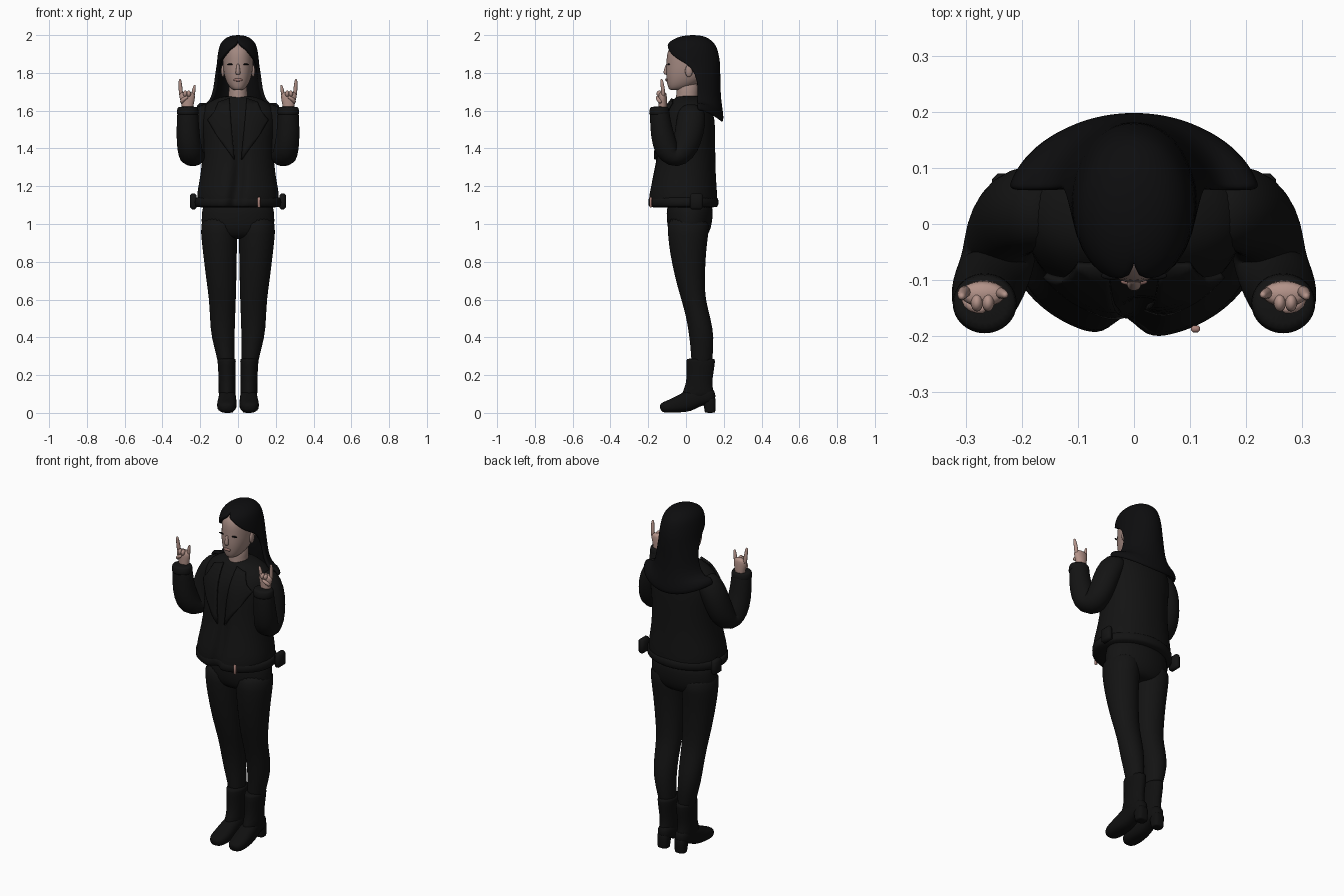
import bpy, bmesh, math
from mathutils import Vector


def material(name, r, g, b):
    m = bpy.data.materials.new(name)
    m.diffuse_color = (r, g, b, 1)
    return m


CLOTH = material("black cloth", 0.0065, 0.0065, 0.0065)
HAIR = material("black hair", 0.004, 0.004, 0.0045)
BOOT = material("black boot leather", 0.005, 0.005, 0.005)
SKIN = material("hand skin", 0.45, 0.29, 0.25)
FACE = material("face skin", 0.36, 0.245, 0.215)
LIP = material("lips", 0.33, 0.18, 0.16)
METAL = material("zip metal", 0.40, 0.22, 0.19)


def finish(name, bm, mat, mirror=False, sub=1):
    bmesh.ops.recalc_face_normals(bm, faces=bm.faces)
    me = bpy.data.meshes.new(name)
    bm.to_mesh(me)
    bm.free()
    me.materials.append(mat)
    for p in me.polygons:
        p.use_smooth = True
    ob = bpy.data.objects.new(name, me)
    bpy.context.collection.objects.link(ob)
    if mirror:
        ob.modifiers.new("mirror", 'MIRROR').use_mirror_merge = False
    if sub:
        ob.modifiers.new("smooth", 'SUBSURF').levels = sub
    return ob


def tube(name, rings, mat, mirror=False, flat=False, n=24, power=2.0, shape=None, sub=1):
    """Skin elliptical rings (x, y, z, a, b); flat keeps rings horizontal."""
    bm = bmesh.new()
    pts = [Vector(r[:3]) for r in rings]
    loops = []
    for i, r in enumerate(rings):
        u, v = Vector((1, 0, 0)), Vector((0, 1, 0))
        if not flat:
            t = (pts[min(i + 1, len(pts) - 1)] - pts[max(i - 1, 0)]).normalized()
            u = (u - t * u.dot(t)).normalized()
            v = t.cross(u)
        loop = []
        for k in range(n):
            c, s = math.cos(math.tau * k / n), math.sin(math.tau * k / n)
            c = math.copysign(abs(c) ** (2 / power), c)
            s = math.copysign(abs(s) ** (2 / power), s)
            co = pts[i] + u * r[3] * c + v * r[4] * s
            loop.append(bm.verts.new(shape(co) if shape else co))
        loops.append(loop)
    for a, b in zip(loops, loops[1:]):
        for k in range(n):
            bm.faces.new((a[k], a[(k + 1) % n], b[(k + 1) % n], b[k]))
    bm.faces.new(loops[0])
    bm.faces.new(loops[-1])
    return finish(name, bm, mat, mirror, sub)


def body(name, rows, mat, **kw):
    """Upright part from rows (x, z, half width, front y, back y)."""
    rings = [(x, (f + b) / 2, z, w, (b - f) / 2) for x, z, w, f, b in rows]
    return tube(name, rings, mat, flat=True, **kw)


def blob(name, loc, size, mat, mirror=False):
    bm = bmesh.new()
    bmesh.ops.create_uvsphere(bm, u_segments=16, v_segments=10, radius=1)
    for v in bm.verts:
        v.co = Vector([v.co[i] * size[i] + loc[i] for i in range(3)])
    return finish(name, bm, mat, mirror, 0)


def box(name, loc, size, mat, mirror=False):
    bm = bmesh.new()
    bmesh.ops.create_cube(bm, size=1)
    for v in bm.verts:
        v.co = Vector([v.co[i] * size[i] + loc[i] for i in range(3)])
    ob = finish(name, bm, mat, mirror, 0)
    ob.modifiers.new("round", 'BEVEL').width = min(size) * 0.3
    return ob


# Trousers
body("trouser_hips", [(0, 1.15, .185, -.1, .14), (0, 1.05, .195, -.105, .145), (0, .98, .195, -.1, .135),
                      (0, .94, .175, -.08, .115), (0, .92, .11, -.05, .09)], CLOTH)
body("trouser_leg", [(.098, 1.05, .1, -.105, .13), (.1, .95, .098, -.097, .12), (.096, .85, .09, -.087, .105),
                     (.088, .7, .08, -.055, .1), (.082, .6, .071, -.025, .102), (.082, .5, .067, .003, .132),
                     (.08, .4, .062, .018, .149), (.065, .3, .047, .028, .142), (.058, .2, .038, .03, .13)],
     CLOTH, mirror=True)

# Boots: shaft, foot and block heel
body("boot_shaft", [(.06, .288, .046, .004, .153), (.06, .283, .05, 0, .156), (.059, .21, .045, .003, .146),
                    (.058, .15, .044, 0, .136), (.058, .11, .045, -.02, .15), (.058, .07, .044, -.03, .15)],
     BOOT, mirror=True)
tube("boot_foot", [(.056, .157, .09, .025, .03), (.056, .12, .09, .042, .045), (.056, .06, .085, .045, .05),
                   (.057, .01, .06, .049, .057), (.059, -.05, .042, .053, .042), (.061, -.1, .032, .049, .032),
                   (.062, -.125, .028, .036, .026), (.062, -.137, .025, .018, .014)], BOOT, mirror=True, power=2.5)
body("boot_heel", [(.056, 0, .03, .1, .153), (.056, .005, .031, .099, .155), (.056, .04, .033, .094, .157),
                   (.056, .1, .037, .08, .16)], BOOT, mirror=True, power=3)


# Jacket, with the overlapped front opening pressed in
def opening(co):
    if co.y < 0 and co.z < 1.6:
        depth = .045 if co.z < 1.25 else .045 * max(0, 1.6 - co.z) / .35
        x0 = .01 - max(0, 1.25 - co.z) * .2
        co.y += depth * math.exp(-((co.x - x0) / .028) ** 2)
    return co


jacket = body("jacket_body", [(0, 1.085, .2, -.185, .15), (0, 1.1, .215, -.203, .165), (0, 1.16, .218, -.2, .165),
                              (0, 1.22, .205, -.188, .16), (0, 1.32, .19, -.165, .155), (0, 1.42, .188, -.15, .155),
                              (0, 1.52, .197, -.14, .155), (0, 1.59, .2, -.115, .145), (0, 1.635, .175, -.085, .125),
                              (0, 1.662, .12, -.065, .1), (0, 1.68, .075, -.045, .08)],
              CLOTH, n=64, power=2.15, shape=opening)
body("jacket_belt", [(0, 1.085, .222, -.198, .165), (0, 1.095, .23, -.205, .172), (0, 1.135, .23, -.205, .172),
                     (0, 1.148, .222, -.198, .165)], CLOTH, n=64, shape=opening)
box("belt_side_loop", (.236, .055, 1.12), (.035, .07, .085), CLOTH, mirror=True)
box("zip_pull", (.11, -.187, 1.115), (.016, .012, .055), METAL)

# Lapels laid onto the chest
bm = bmesh.new()
bm.faces.new([bm.verts.new((x, -.4, z)) for x, z in
              [(.045, 1.66), (.1, 1.64), (.125, 1.585), (.155, 1.55), (.11, 1.47), (.022, 1.34)]])
lapel = finish("jacket_lapel", bm, CLOTH, mirror=True, sub=3)
lapel.modifiers["smooth"].subdivision_type = 'SIMPLE'
wrap = lapel.modifiers.new("lay", 'SHRINKWRAP')
wrap.target = jacket
wrap.wrap_method = 'PROJECT'
wrap.use_project_y = True
wrap.use_negative_direction = True
wrap.offset = .006
lapel.modifiers.new("thick", 'SOLIDIFY').thickness = .012

# Sleeves and cuffs
tube("jacket_sleeve", [(.13, .03, 1.6, .045, .06), (.165, .03, 1.585, .068, .075), (.2, .025, 1.53, .07, .078),
                       (.222, .01, 1.45, .066, .075), (.235, -.015, 1.385, .066, .07),
                       (.24, -.055, 1.35, .066, .062), (.25, -.09, 1.37, .067, .065),
                       (.262, -.117, 1.43, .064, .065), (.266, -.132, 1.51, .06, .058),
                       (.266, -.14, 1.59, .056, .052), (.266, -.14, 1.615, .052, .049)], CLOTH, mirror=True)
body("sleeve_cuff", [(.266, 1.575, .054, -.192, -.09), (.266, 1.582, .059, -.197, -.086),
                     (.266, 1.615, .056, -.192, -.09), (.266, 1.622, .05, -.185, -.098)], CLOTH, mirror=True)

# Hands with outer and inner finger raised
body("palm", [(.267, 1.59, .03, -.147, -.1), (.267, 1.63, .031, -.147, -.1), (.268, 1.66, .041, -.148, -.1),
              (.27, 1.685, .043, -.148, -.102), (.27, 1.7, .034, -.142, -.106)], SKIN, mirror=True, n=16)
for part, path in {
    "outer_finger": [(.3, -.12, 1.67, .013, .013), (.304, -.122, 1.715, .011, .011),
                     (.307, -.128, 1.755, .009, .009), (.307, -.13, 1.768, .005, .005)],
    "inner_finger": [(.24, -.122, 1.67, .012, .012), (.236, -.124, 1.7, .01, .01),
                     (.23, -.126, 1.728, .008, .008), (.229, -.127, 1.737, .004, .004)],
    "thumb": [(.302, -.13, 1.64, .012, .012), (.29, -.15, 1.662, .011, .011), (.262, -.153, 1.675, .009, .009)],
}.items():
    tube(part, path, SKIN, mirror=True, n=10)
for i, x in enumerate((.26, .28)):
    blob("folded_finger_%d" % (i + 1), (x, -.14, 1.69), (.011, .016, .017), SKIN, mirror=True)

# Neck, head and facial features
body("neck", [(0, 1.62, .06, -.055, .07), (0, 1.66, .054, -.056, .065), (0, 1.69, .049, -.05, .065),
              (0, 1.76, .05, -.05, .07)], FACE)
body("head", [(0, 1.708, .018, -.082, -.03), (0, 1.714, .034, -.091, .0), (0, 1.735, .053, -.099, .05),
              (0, 1.77, .069, -.105, .1), (0, 1.81, .078, -.107, .13), (0, 1.85, .081, -.104, .15),
              (0, 1.9, .081, -.103, .15), (0, 1.94, .07, -.087, .13), (0, 1.965, .04, -.045, .09)],
     FACE, power=2.2)
tube("nose", [(0, -.099, 1.85, .008, .006), (0, -.106, 1.825, .009, .008), (0, -.109, 1.802, .014, .013),
              (0, -.106, 1.79, .012, .008)], FACE, n=12)
blob("lips", (0, -.103, 1.763), (.024, .007, .008), LIP)
blob("eye_lash", (.04, -.092, 1.845), (.019, .007, .004), HAIR, mirror=True)
blob("ear", (.08, .015, 1.81), (.01, .02, .032), FACE, mirror=True)

# Long hair: a shell whose front opening widens from parting to ears
bm = bmesh.new()
rows = []
steps = 40
for z, w, f, b, gap in [(2.0, .012, .02, .05, 0), (1.995, .045, -.025, .095, 0), (1.98, .073, -.065, .125, 0),
                        (1.958, .092, -.1, .15, 2), (1.935, .101, -.112, .163, 22), (1.9, .108, -.118, .173, 40),
                        (1.865, .113, -.115, .179, 62), (1.835, .116, -.112, .181, 88),
                        (1.75, .129, -.1, .182, 100), (1.68, .139, -.1, .184, 98), (1.63, .17, -.11, .19, 98),
                        (1.585, .21, -.13, .197, 100), (1.54, .235, -.14, .2, 102)]:
    row = []
    for k in range(steps + 1):
        a = math.radians(gap + (360 - 2 * gap) * k / steps)
        x, y = w * math.sin(a), (f + b) / 2 - (b - f) / 2 * math.cos(a)
        lift = .07 * (x / w) ** 2 if z < 1.6 else 0
        row.append(bm.verts.new((x, y, z + lift)))
    rows.append(row)
for p, q in zip(rows, rows[1:]):
    for k in range(steps):
        bm.faces.new((p[k], q[k], q[k + 1], p[k + 1]))
bm.faces.new(rows[0][:-1])
bmesh.ops.remove_doubles(bm, verts=bm.verts, dist=.0003)
hair = finish("hair", bm, HAIR, sub=0)
thick = hair.modifiers.new("thick", 'SOLIDIFY')
thick.thickness = .02
thick.offset = -1
hair.modifiers.new("smooth", 'SUBSURF').levels = 1
